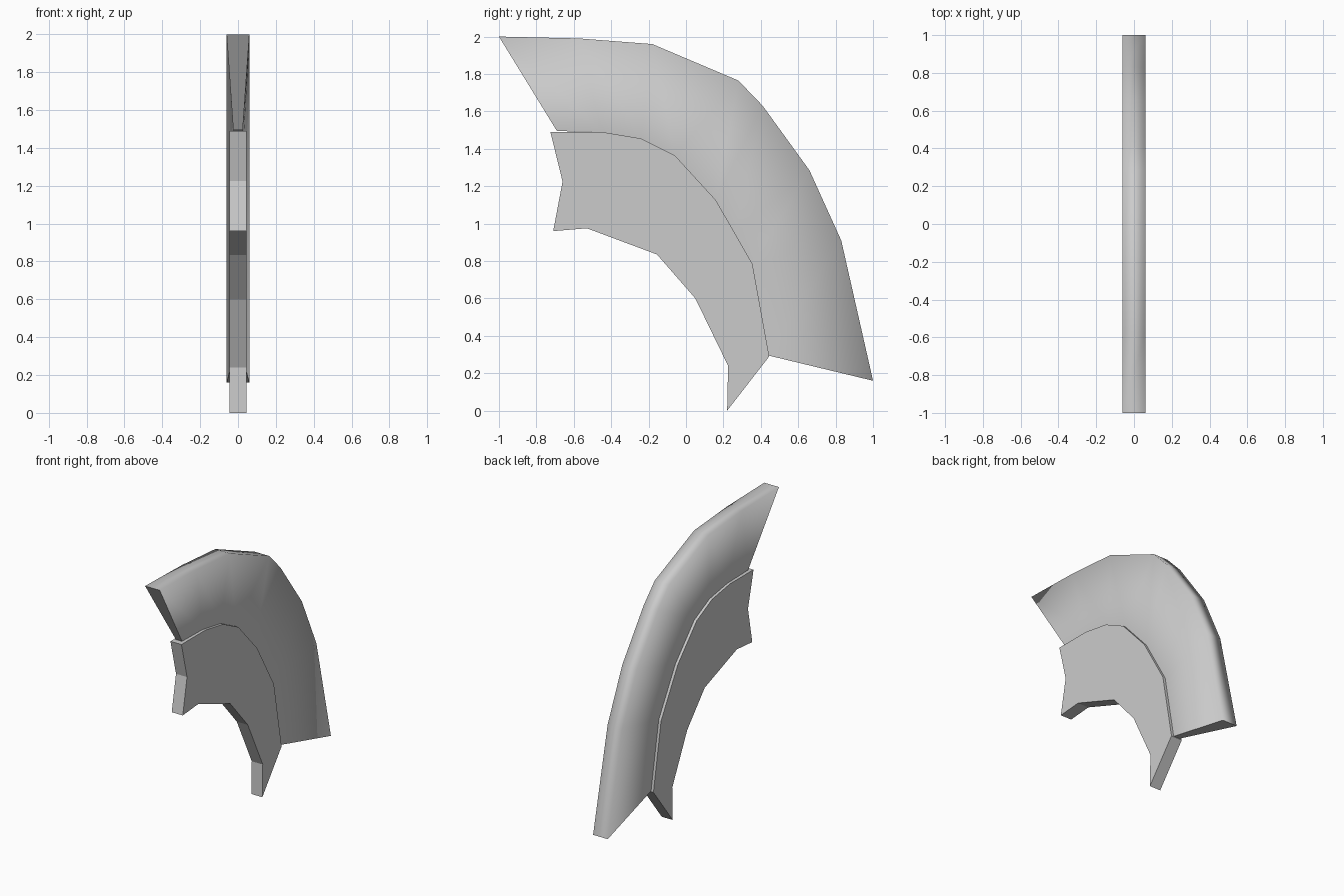
import bpy, bmesh, math

if "Cube" in bpy.data.objects:
    bpy.data.objects.remove(bpy.data.objects["Cube"])


def make_object(name, bm, smooth_angle):
    bmesh.ops.recalc_face_normals(bm, faces=bm.faces)
    mesh = bpy.data.meshes.new(name)
    bm.to_mesh(mesh)
    bm.free()
    ob = bpy.data.objects.new(name, mesh)
    bpy.context.collection.objects.link(ob)
    bpy.ops.object.select_all(action='DESELECT')
    ob.select_set(True)
    bpy.context.view_layer.objects.active = ob
    if smooth_angle:
        bpy.ops.object.shade_smooth_by_angle(angle=math.radians(smooth_angle))
    return ob


# Curved seam between the two parts, as (y, z)
seam = [(-.45, 1.49), (-.24, 1.455), (-.06, 1.365), (.16, 1.125), (.355, .785)]

# Inner plate: flat slab with notched ends
plate_profile = [(-.725, 1.49)] + seam + [
    (.445, .29), (.22, 0), (.225, .24), (.05, .60), (-.155, .835),
    (-.53, .975), (-.71, .96), (-.66, 1.225)]
bm = bmesh.new()
left, right = [[bm.verts.new((x, y, z)) for y, z in plate_profile]
               for x in (-.045, .045)]
bm.faces.new(left)
bm.faces.new(right[::-1])
for i in range(len(left)):
    j = (i + 1) % len(left)
    bm.faces.new((left[i], left[j], right[j], right[i]))
make_object("inner_plate", bm, 0)

# Outer blade: thin at the seam, thickening to a broad rounded rim
inner = [(-.69, 1.495)] + seam[:4] + [(.26, .95), seam[4], (.44, .295)]
outer = [(-1, 2), (-.57, 1.99), (-.18, 1.96), (.28, 1.765),
         (.41, 1.63), (.66, 1.285), (.83, .91), (1, .16)]
bm = bmesh.new()
rings = []
for (iy, iz), (oy, oz) in zip(inner, outer):
    rings.append([bm.verts.new(c) for c in (
        (-.025, iy, iz), (-.06, oy, oz), (.06, oy, oz), (.025, iy, iz))])
for a, b in zip(rings, rings[1:]):
    for k in range(4):
        m = (k + 1) % 4
        bm.faces.new((a[k], a[m], b[m], b[k]))
bm.faces.new(rings[0])
bm.faces.new(rings[-1][::-1])
blade = make_object("outer_blade", bm, 0)
# Smooth everything except the end caps and the seam edge
for p in blade.data.polygons:
    p.use_smooth = len(set(v // 4 for v in p.vertices)) > 1
for e in blade.data.edges:
    a, b = e.vertices
    e.use_edge_sharp = (a // 4 == b // 4 and a // 4 in (0, 7)) or (a % 4 == b % 4 and a % 4 in (0, 3))
